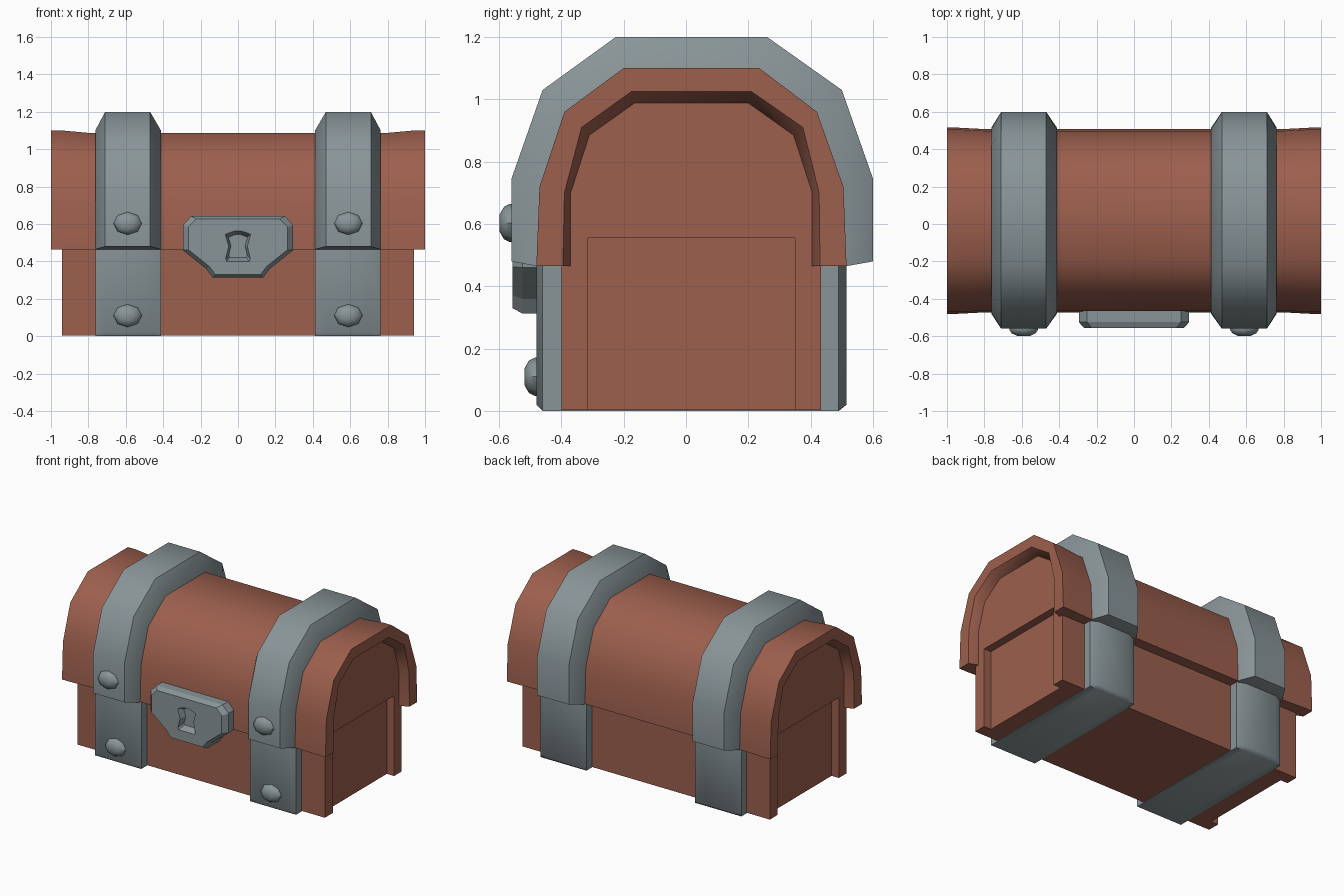
import bpy, bmesh, math

if "Cube" in bpy.data.objects:
    bpy.data.objects.remove(bpy.data.objects["Cube"])


def material(name, rgb):
    m = bpy.data.materials.new(name)
    m.diffuse_color = (*rgb, 1)
    m.use_nodes = True
    m.node_tree.nodes["Principled BSDF"].inputs["Base Color"].default_value = m.diffuse_color
    return m


WOOD = material("red brown wood", (0.335, 0.115, 0.075))
IRON = material("grey iron", (0.25, 0.30, 0.315))


def loft(name, rings, mat, smooth=True):
    """Skin a list of equally long closed rings and cap both ends."""
    bm = bmesh.new()
    vs = [[bm.verts.new(p) for p in ring] for ring in rings]
    n = len(vs[0])
    for a, b in zip(vs, vs[1:]):
        for i in range(n):
            j = (i + 1) % n
            bm.faces.new((a[i], a[j], b[j], b[i]))
    bm.faces.new(vs[0][::-1])
    bm.faces.new(vs[-1])
    bmesh.ops.remove_doubles(bm, verts=bm.verts, dist=0.0005)
    bmesh.ops.recalc_face_normals(bm, faces=bm.faces)
    me = bpy.data.meshes.new(name)
    bm.to_mesh(me)
    bm.free()
    ob = bpy.data.objects.new(name, me)
    bpy.context.collection.objects.link(ob)
    me.materials.append(mat)
    if smooth:
        bpy.ops.object.select_all(action='DESELECT')
        ob.select_set(True)
        bpy.context.view_layer.objects.active = ob
        bpy.ops.object.shade_smooth_by_angle(angle=math.radians(40))
    return ob


def at_x(x, profile):
    return [(x, y, z) for y, z in profile]


def box(name, x0, x1, y0, y1, z0, z1, mat):
    rect = [(y0, z0), (y1, z0), (y1, z1), (y0, z1)]
    return loft(name, [at_x(x0, rect), at_x(x1, rect)], mat, False)


# profiles in the y-z plane
LID = [(-.48, .465), (-.47, .72), (-.39, .96), (-.2, 1.1),
       (.235, 1.1), (.42, .96), (.505, .72), (.515, .465)]
RIM = [(-.395, .465), (-.39, .7), (-.335, .91), (-.175, 1.025),
       (.21, 1.025), (.375, .91), (.427, .7), (.43, .465)]
PANEL = [(-.37, .465), (-.37, .7), (-.31, .885), (-.165, .988),
         (.2, .988), (.345, .885), (.405, .7), (.405, .465)]
STRAP = [(-.56, .48), (-.56, .745), (-.46, 1.03), (-.225, 1.2),
         (.26, 1.2), (.5, 1.03), (.6, .745), (.6, .48)]
LID_MID = [(.017 + (y - .017) * .985, .465 + (z - .465) * .98) for y, z in LID]

# arched lid shell, slightly slimmer in the middle, with a bevelled rim
full, mid = LID + RIM[::-1], LID_MID + PANEL[::-1]
loft("lid_shell", [at_x(-1, full), at_x(-.94, LID + PANEL[::-1]), at_x(-.8, mid),
                   at_x(.8, mid), at_x(.94, LID + PANEL[::-1]), at_x(1, full)], WOOD)

# panel closing the lid ends
end = [(-.38, .555)] + [(y * 1.01, z + .005) for y, z in PANEL[1:-1]] + [(.415, .555)]
loft("lid_end_panel", [at_x(-.94, end), at_x(.94, end)], WOOD, False)

# base body with corner posts that leave the ends recessed
box("base_body", -.885, .885, -.4, .433, .004, .56, WOOD)
for sx, side in ((-1, "left"), (1, "right")):
    xs = sorted((sx * .88, sx * .94))
    box(f"front_post_{side}", *xs, -.4, -.315, .004, .557, WOOD)
    box(f"back_post_{side}", *xs, .35, .433, .004, .557, WOOD)

# straps over the lid and around the base, with rivets
foot = [(.515, .465), (-.48, .465)]
edge = LID + foot
band = STRAP + foot
low_edge = [(-.46, .466), (-.46, .02), (-.46, 0), (.49, 0), (.49, .02), (.49, .466)]
low_band = [(-.48, .466), (-.48, .02), (-.46, 0), (.49, 0), (.515, .02), (.515, .466)]
for sx, side in ((-1, "left"), (1, "right")):
    xs = [sx * v for v in (.412, .47, .71, .763)]
    loft(f"lid_strap_{side}", [at_x(x, p) for x, p in zip(xs, (edge, band, band, edge))], IRON)
    loft(f"base_strap_{side}",
         [at_x(x, p) for x, p in zip(xs, (low_edge, low_band, low_band, low_edge))], IRON)
    for place, y, z in (("lid", -.56, .603), ("base", -.48, .11)):
        rings = []
        for r, d in ((1, -.02), (1, .006), (.85, .024), (.45, .038)):
            rings.append([(sx * .59 + .076 * r * math.cos(a * math.pi / 4), y - d,
                           z + .061 * r * math.sin(a * math.pi / 4)) for a in range(8)])
        loft(f"{place}_rivet_{side}", rings, IRON)

# lock plate with chamfered edge and sunken keyhole
PLATE = [(-.295, .46), (-.295, .595), (-.25, .642), (.25, .642), (.295, .595),
         (.295, .46), (.17, .36), (.135, .313), (-.135, .313), (-.17, .36)]
HOLE = [(-.05, .48), (-.068, .545), (-.02, .562), (.02, .562), (.068, .545),
        (.05, .48), (.066, .415), (.06, .4), (-.06, .4), (-.066, .415)]


def at_y(y, pts, s=1.0):
    return [(x * s, y, .485 + (z - .485) * s) for x, z in pts]


loft("lock_plate", [at_y(-.39, PLATE), at_y(-.525, PLATE), at_y(-.557, PLATE, .9),
                    at_y(-.557, HOLE), at_y(-.515, HOLE, .75)], IRON, False)
